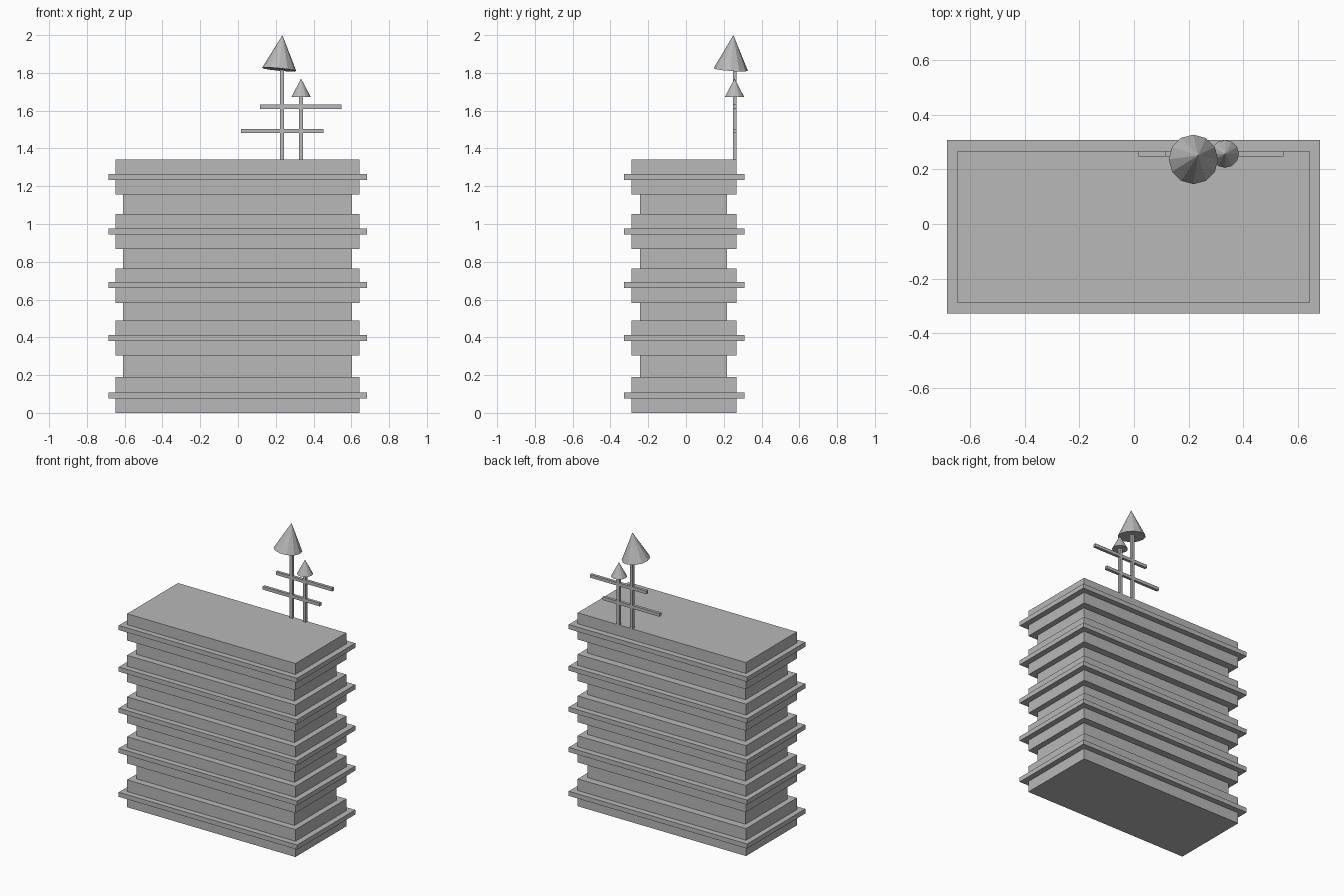
import bpy
import bmesh
from mathutils import Vector, Matrix

cube = bpy.data.objects.get("Cube")
if cube:
    bpy.data.objects.remove(cube, do_unlink=True)

grey = bpy.data.materials.new("concrete grey")
grey.use_nodes = True
colour = (0.48, 0.48, 0.48, 1)
grey.diffuse_color = colour
grey.node_tree.nodes["Principled BSDF"].inputs["Base Color"].default_value = colour


def add_object(name, bm):
    mesh = bpy.data.meshes.new(name)
    bm.to_mesh(mesh)
    bm.free()
    mesh.materials.append(grey)
    obj = bpy.data.objects.new(name, mesh)
    bpy.context.collection.objects.link(obj)
    return obj


def box(name, x, y, z):
    """Box from (min, max) ranges on each axis."""
    size = [r[1] - r[0] for r in (x, y, z)]
    centre = Vector([(r[0] + r[1]) / 2 for r in (x, y, z)])
    bm = bmesh.new()
    bmesh.ops.create_cube(bm, size=1, matrix=Matrix.Translation(centre) @ Matrix.Diagonal((*size, 1)))
    return add_object(name, bm)


def cone(name, base, apex, radius, sides=12):
    """Closed faceted cone from the base centre to the apex."""
    base, apex = Vector(base), Vector(apex)
    axis = apex - base
    turn = Vector((0, 0, 1)).rotation_difference(axis).to_matrix().to_4x4()
    bm = bmesh.new()
    bmesh.ops.create_cone(bm, cap_ends=True, segments=sides, radius1=radius, radius2=0,
                          depth=axis.length,
                          matrix=Matrix.Translation((base + apex) / 2) @ turn)
    return add_object(name, bm)


# Storeys: a wide parapet band with a thin projecting ledge round it
floors = [0, 0.304, 0.583, 0.868, 1.156]
heights = [0.19, 0.185, 0.182, 0.185, 0.185]
for i, (z, h) in enumerate(zip(floors, heights), 1):
    box(f"floor_band_{i}", (-0.648, 0.643), (-0.289, 0.268), (z, z + h))
    ledge = z + 0.077
    box(f"ledge_{i}", (-0.685, 0.683), (-0.328, 0.309), (ledge, ledge + 0.032))

# Recessed walls between neighbouring bands
for i in range(len(floors) - 1):
    box(f"recessed_wall_{i + 1}", (-0.608, 0.603), (-0.243, 0.217),
        (floors[i] + heights[i], floors[i + 1]))

# Roof aerial: two masts and two crossbars
ROOF = floors[-1] + heights[-1]
DEPTH = (0.248, 0.268)
box("tall_mast", (0.222, 0.243), DEPTH, (ROOF, 1.84))
box("short_mast", (0.323, 0.344), DEPTH, (ROOF, 1.69))
box("upper_crossbar", (0.116, 0.548), DEPTH, (1.61, 1.632))
box("lower_crossbar", (0.016, 0.452), DEPTH, (1.481, 1.503))

# Cone caps, the tall one slightly tilted
cone("tall_mast_cap", (0.218, 0.237, 1.818), (0.235, 0.251, 2.0), 0.091)
cone("short_mast_cap", (0.334, 0.257, 1.673), (0.334, 0.257, 1.77), 0.051)
